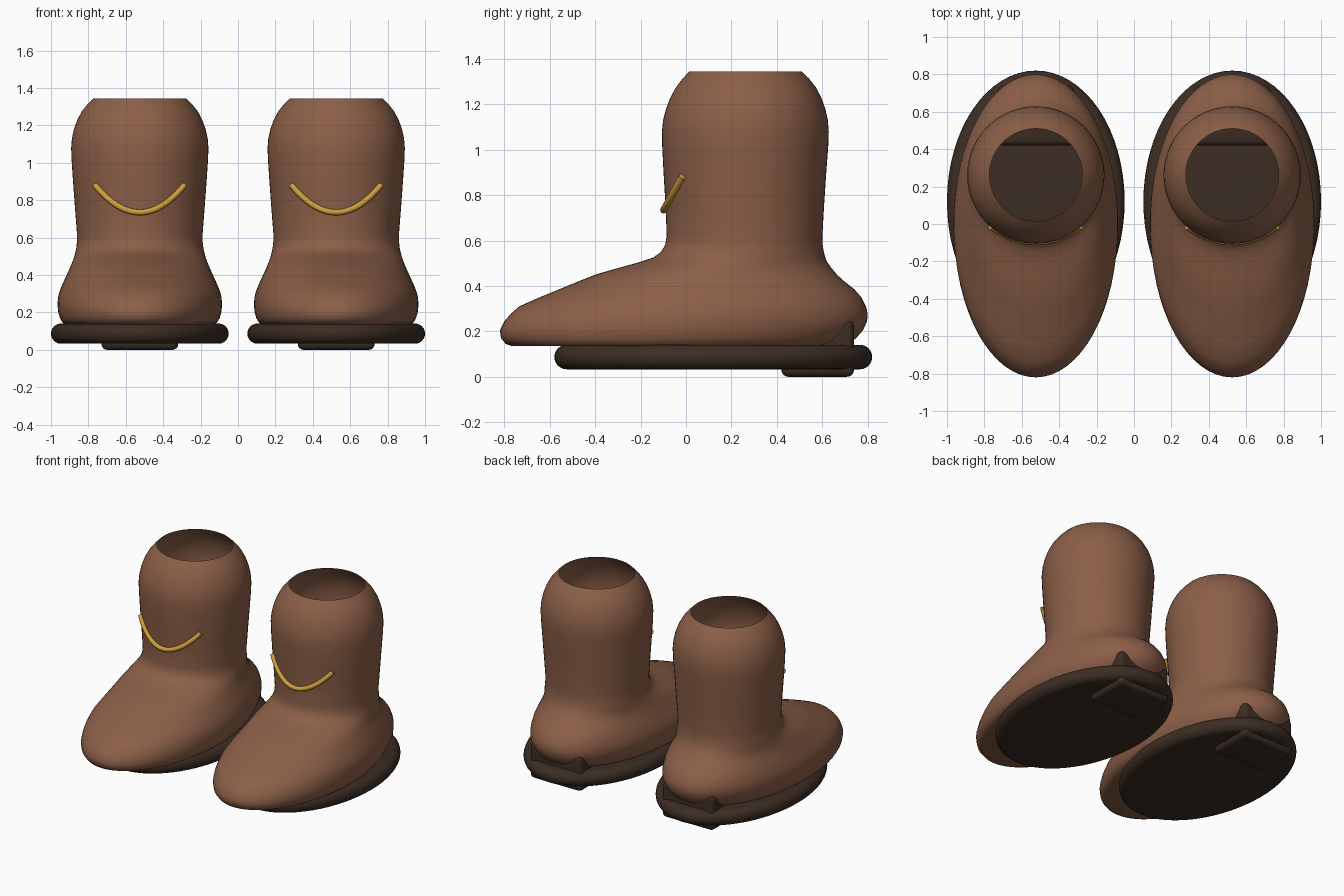
import bpy, bmesh, math

if "Cube" in bpy.data.objects:
    bpy.data.objects.remove(bpy.data.objects["Cube"])

SEG = 64
BOOT_X = 0.525


def material(name, rgb):
    m = bpy.data.materials.new(name)
    m.diffuse_color = (*rgb, 1)
    m.use_nodes = True
    m.node_tree.nodes["Principled BSDF"].inputs["Base Color"].default_value = m.diffuse_color
    return m


LEATHER = material("brown leather", (0.26, 0.115, 0.064))
RUBBER = material("dark rubber", (0.044, 0.026, 0.017))
GOLD = material("gold", (0.62, 0.34, 0.045))


def finish(bm, name, mat, x, angle):
    bmesh.ops.recalc_face_normals(bm, faces=bm.faces[:])
    mesh = bpy.data.meshes.new(name)
    bm.to_mesh(mesh)
    bm.free()
    ob = bpy.data.objects.new(name, mesh)
    bpy.context.collection.objects.link(ob)
    mesh.materials.append(mat)
    ob.location.x = x
    bpy.ops.object.select_all(action='DESELECT')
    ob.select_set(True)
    bpy.context.view_layer.objects.active = ob
    bpy.ops.object.shade_smooth_by_angle(angle=math.radians(angle))
    return ob


def loft(name, rings, mat, x, cap_top, angle=50):
    """Stack of ellipses given as (z, half width, y front, y back)."""
    bm = bmesh.new()
    loops = []
    for z, hx, y0, y1 in rings:
        loops.append([bm.verts.new((hx * math.cos(a), (y0 + y1) / 2 + (y1 - y0) / 2 * math.sin(a), z))
                      for a in (2 * math.pi * i / SEG for i in range(SEG))])
    for lo, hi in zip(loops, loops[1:]):
        for i in range(SEG):
            j = (i + 1) % SEG
            bm.faces.new((lo[i], lo[j], hi[j], hi[i]))
    bm.faces.new(loops[0][::-1])
    if cap_top:
        bm.faces.new(loops[-1])
    return finish(bm, name, mat, x, angle)


# Foot and shaft outline, open at the top
BOOT = [
    (0.135, 0.395, -0.765, 0.685), (0.145, 0.412, -0.795, 0.715),
    (0.170, 0.427, -0.815, 0.750), (0.205, 0.437, -0.820, 0.780),
    (0.245, 0.440, -0.800, 0.798), (0.280, 0.437, -0.770, 0.800),
    (0.310, 0.430, -0.735, 0.793), (0.350, 0.414, -0.645, 0.773),
    (0.385, 0.398, -0.560, 0.742), (0.420, 0.382, -0.475, 0.698),
    (0.450, 0.369, -0.400, 0.665), (0.480, 0.357, -0.295, 0.640),
    (0.505, 0.349, -0.205, 0.622), (0.525, 0.344, -0.145, 0.614),
    (0.550, 0.339, -0.110, 0.607), (0.580, 0.336, -0.092, 0.602),
    (0.620, 0.336, -0.085, 0.601), (0.750, 0.346, -0.090, 0.608),
    (0.900, 0.357, -0.099, 0.618), (1.020, 0.365, -0.105, 0.627),
    (1.080, 0.367, -0.106, 0.629), (1.130, 0.363, -0.101, 0.625),
    (1.180, 0.352, -0.088, 0.614), (1.230, 0.334, -0.069, 0.596),
    (1.275, 0.310, -0.044, 0.572), (1.315, 0.278, -0.014, 0.541),
    (1.345, 0.248, 0.015, 0.510),
]


# Flat sole with a fully rounded rim
def sole_rings():
    r = 0.054
    for k in range(13):
        a = math.pi * (k / 12 - 0.5)
        inset = r * (1 - math.cos(a))
        yield (0.087 + r * math.sin(a), 0.475 - inset, -0.58 + inset, 0.82 - inset)


# Heel block running up into the boot
def heel(x):
    bm = bmesh.new()
    bmesh.ops.create_cube(bm, size=1)
    for v in bm.verts:
        v.co = (v.co.x * 0.41, 0.58 + v.co.y * 0.32, 0.125 + v.co.z * 0.25)
    bmesh.ops.bevel(bm, geom=bm.edges[:], offset=0.03, segments=4, profile=0.5, affect='EDGES')
    finish(bm, "heel", RUBBER, x, 40)


# Hanging chain on the front of the shaft, a swept tube
def chain(x):
    curve = bpy.data.curves.new("chain", 'CURVE')
    curve.dimensions = '3D'
    curve.bevel_depth = 0.016
    curve.bevel_resolution = 3
    curve.use_fill_caps = True
    n = 25
    sp = curve.splines.new('POLY')
    sp.points.add(n - 1)
    for i, p in enumerate(sp.points):
        t = 2 * i / (n - 1) - 1
        p.co = (0.24 * t, -0.098 + 0.083 * t * t, 0.735 + 0.147 * t * t, 1)
    sp.use_smooth = True
    curve.materials.append(GOLD)
    ob = bpy.data.objects.new("chain", curve)
    ob.location.x = x
    bpy.context.collection.objects.link(ob)


for side in (-1, 1):
    x = side * BOOT_X
    loft("boot", BOOT, LEATHER, x, False)
    loft("sole", list(sole_rings()), RUBBER, x, True)
    heel(x)
    chain(x)
